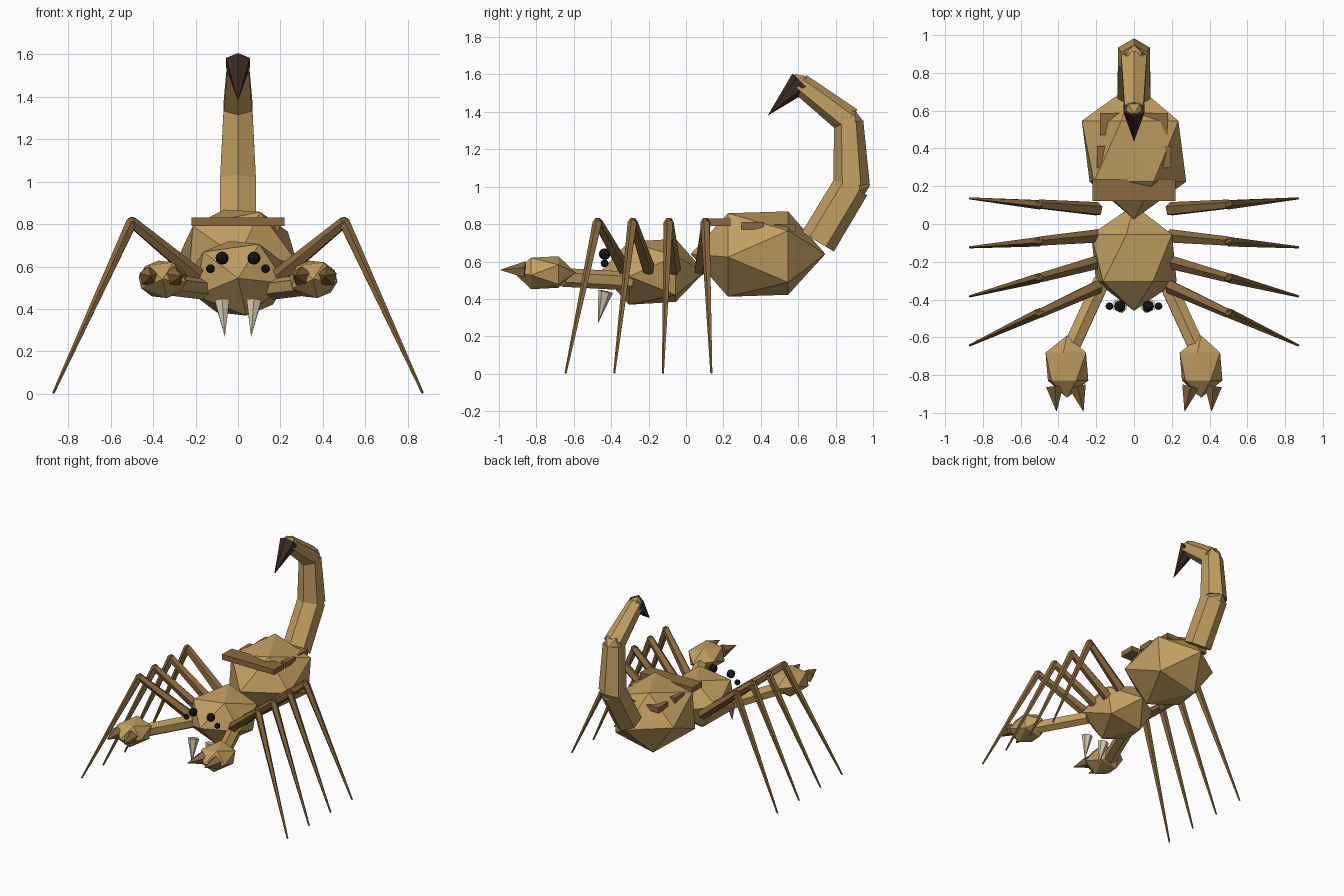
import bpy, bmesh, math
from mathutils import Vector, Matrix

if "Cube" in bpy.data.objects:
    bpy.data.objects.remove(bpy.data.objects["Cube"])


def mat(name, rgb):
    m = bpy.data.materials.new(name)
    lin = [((c / 255 + 0.055) / 1.055) ** 2.4 for c in rgb]
    m.diffuse_color = (*lin, 1)
    m.use_nodes = True
    m.node_tree.nodes["Principled BSDF"].inputs["Base Color"].default_value = m.diffuse_color
    return m


TAN = mat("tan_shell", (194, 159, 97))
BROWN = mat("brown_limb", (139, 106, 62))
DARK = mat("dark_stinger", (62, 43, 35))
BONE = mat("bone_fang", (216, 206, 182))
BLACK = mat("black_eye", (20, 20, 20))


def finish(bm, name, material):
    bmesh.ops.recalc_face_normals(bm, faces=bm.faces)
    me = bpy.data.meshes.new(name)
    bm.to_mesh(me)
    bm.free()
    me.materials.append(material)
    ob = bpy.data.objects.new(name, me)
    bpy.context.collection.objects.link(ob)
    return ob


def gem(name, centre, size, material, start=68):
    """Twenty-sided ball with its poles along y."""
    bm = bmesh.new()
    c = Vector(centre)
    pts = [(0, -1, 0), (0, 1, 0)]
    for k in range(5):
        for y, off in ((-0.447, 0), (0.447, 36)):
            a = math.radians(start + off + 72 * k)
            pts.append((0.894 * math.cos(a), y, 0.894 * math.sin(a)))
    for p in pts:
        bm.verts.new(c + Vector([p[i] * size[i] for i in range(3)]))
    bmesh.ops.convex_hull(bm, input=bm.verts)
    return finish(bm, name, material)


def taper(name, a, b, r1, r2, sides, material):
    """Tapered prism or spike from point a to point b."""
    a, b = Vector(a), Vector(b)
    d = (b - a).normalized()
    x = Vector((1, 0, 0))
    u = (x - d * d.dot(x)).normalized()
    v = d.cross(u)
    m = Matrix((u, v, d)).transposed().to_4x4()
    m.translation = (a + b) / 2
    bm = bmesh.new()
    bmesh.ops.create_cone(bm, cap_ends=True, segments=sides, radius1=r1,
                          radius2=r2, depth=(b - a).length, matrix=m)
    if r2 == 0:
        bmesh.ops.remove_doubles(bm, verts=bm.verts, dist=1e-5)
    return finish(bm, name, material)


def box(name, centre, size, material):
    bm = bmesh.new()
    bmesh.ops.create_cube(bm, size=1, matrix=Matrix.Translation(centre)
                          @ Matrix.Diagonal((*size, 1)))
    return finish(bm, name, material)


# Body
gem("front_body", (0, -0.18, 0.545), (0.255, 0.28, 0.2), TAN, 64)
gem("abdomen", (0, 0.385, 0.64), (0.31, 0.36, 0.263), TAN, 68)

# Back plates, mostly sunk into the abdomen
for i, (y, z, w) in enumerate(((0.18, 0.81, 0.44), (0.355, 0.79, 0.39),
                               (0.53, 0.778, 0.36))):
    box(f"back_plate_{i + 1}", (0, y, z), (w, 0.117, 0.04), BROWN)

# Tail segments with knobbly joints
tail = [((0, 0.705, 0.705), 0.1), ((0, 0.885, 1.005), 0.098),
        ((0, 0.87, 1.35), 0.078), ((0, 0.61, 1.55), 0.058)]
for i in range(3):
    (a, r1), (b, r2) = tail[i], tail[i + 1]
    taper(f"tail_segment_{i + 1}", a, b, r1, r2, 6, TAN)
    r = r2 * 1.0
    gem(f"tail_joint_{i + 1}", b, (r, r, r), TAN, 90)
taper("stinger", (0, 0.615, 1.56), (0, 0.437, 1.38), 0.065, 0, 6, DARK)

# Paired parts
for s, side in ((1, "right"), (-1, "left")):
    # Walking legs: hip, knee and foot positions along y
    for i, (hip, knee, foot) in enumerate(((-0.33, -0.472, -0.643),
                                           (-0.2, -0.285, -0.383),
                                           (-0.065, -0.092, -0.123),
                                           (0.078, 0.104, 0.136))):
        k = (s * 0.5, knee, 0.81)
        taper(f"upper_leg_{side}_{i + 1}", (s * 0.19, hip, 0.555), k,
              0.038, 0.026, 5, BROWN)
        gem(f"knee_{side}_{i + 1}", k, (0.027,) * 3, BROWN)
        taper(f"lower_leg_{side}_{i + 1}", k, (s * 0.87, foot, 0.004),
              0.027, 0.006, 5, BROWN)

    # Pincers
    taper(f"pincer_arm_{side}", (s * 0.17, -0.3, 0.495),
          (s * 0.335, -0.66, 0.515), 0.05, 0.05, 6, TAN)
    gem(f"claw_{side}", (s * 0.355, -0.755, 0.54), (0.128, 0.165, 0.1),
        TAN, 64)
    for n, bx, tx in (("inner", 0.3, 0.267), ("outer", 0.42, 0.41)):
        taper(f"{n}_finger_{side}", (s * bx, -0.86, 0.553),
              (s * tx, -0.995, 0.555), 0.048, 0, 5, BROWN)

    # Fangs and eyes
    taper(f"fang_{side}", (s * 0.075, -0.43, 0.44),
          (s * 0.062, -0.47, 0.27), 0.04, 0, 6, BONE)
    for n, x, z, r in (("large", 0.075, 0.64, 0.031),
                       ("small", 0.13, 0.59, 0.021)):
        bm = bmesh.new()
        bmesh.ops.create_uvsphere(bm, u_segments=8, v_segments=6, radius=r,
                                  matrix=Matrix.Translation((s * x, -0.435, z)))
        finish(bm, f"{n}_eye_{side}", BLACK)
